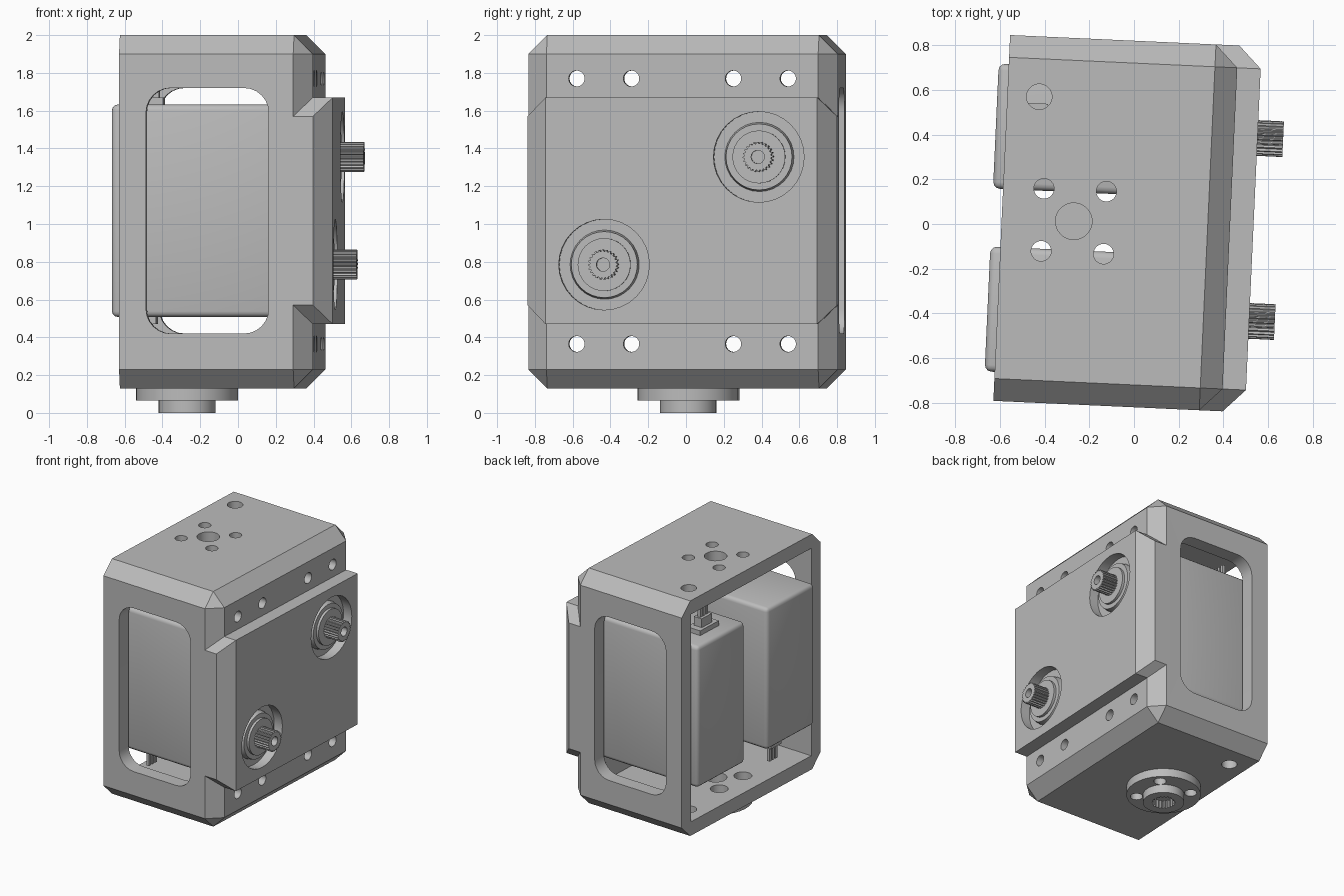
import bpy, bmesh
from math import pi, cos, sin, radians
from mathutils import Matrix, Vector

cube = bpy.data.objects.get("Cube")
if cube:
    bpy.data.objects.remove(cube)

grey = bpy.data.materials.new("light grey")
grey.use_nodes = True
colour = (0.5, 0.5, 0.5, 1)
grey.diffuse_color = colour
grey.node_tree.nodes["Principled BSDF"].inputs["Base Color"].default_value = colour

parts = []


def finish(bm, name, keep=True):
    bmesh.ops.recalc_face_normals(bm, faces=bm.faces)
    mesh = bpy.data.meshes.new(name)
    bm.to_mesh(mesh)
    bm.free()
    mesh.materials.append(grey)
    ob = bpy.data.objects.new(name, mesh)
    bpy.context.collection.objects.link(ob)
    if keep:
        parts.append(ob)
    return ob


def hull(name, points, keep=True):
    bm = bmesh.new()
    for p in points:
        bm.verts.new(p)
    bmesh.ops.convex_hull(bm, input=bm.verts)
    bmesh.ops.dissolve_limit(bm, angle_limit=0.01, verts=bm.verts, edges=bm.edges)
    return finish(bm, name, keep)


def box(name, lo, hi, keep=True, bevel=0, axis=None, segments=3):
    """Box between two corners; bevels all edges or those along one axis."""
    bm = bmesh.new()
    bmesh.ops.create_cube(bm, size=1)
    lo, hi = Vector(lo), Vector(hi)
    bmesh.ops.scale(bm, vec=hi - lo, verts=bm.verts)
    bmesh.ops.translate(bm, vec=(lo + hi) / 2, verts=bm.verts)
    if bevel:
        edges = [e for e in bm.edges if axis is None
                 or abs(e.verts[0].co[axis] - e.verts[1].co[axis]) > 1e-4]
        bmesh.ops.bevel(bm, geom=edges, offset=bevel, segments=segments,
                        profile=0.5, affect='EDGES')
    return finish(bm, name, keep)


def rod(name, radius, start, end, centre, axis="z", keep=True, teeth=0, end_radius=None):
    """Round or toothed rod along z (centre x, y) or x (centre y, z)."""
    n = teeth * 4 or 32
    rings = []
    bm = bmesh.new()
    for h, r in ((start, radius), (end, end_radius or radius)):
        ring = []
        for i in range(n):
            a = 2 * pi * i / n
            rr = r * 0.88 if teeth and i % 4 > 1 else r
            u, v = centre[0] + rr * cos(a), centre[1] + rr * sin(a)
            ring.append(bm.verts.new((u, v, h) if axis == "z" else (h, u, v)))
        rings.append(ring)
        bm.faces.new(ring)
    for i in range(n):
        j = (i + 1) % n
        bm.faces.new((rings[0][i], rings[0][j], rings[1][j], rings[1][i]))
    return finish(bm, name, keep)


def combine(ob, tool, operation="DIFFERENCE"):
    mod = ob.modifiers.new("combine", 'BOOLEAN')
    mod.operation, mod.solver, mod.object = operation, 'EXACT', tool
    bpy.context.view_layer.objects.active = ob
    bpy.ops.object.modifier_apply(modifier=mod.name)
    bpy.data.objects.remove(tool)


# Bracket shell: chamfered box, square along the open side
W, C, LEFT, SHOULDER, FACE = 0.82, 0.1, -0.593, 0.43, 0.535
BOTTOM, TOP = 0.13, 2.0
pts = []
for s in (-1, 1):
    for z, inward in ((BOTTOM, C), (TOP, -C)):
        pts += [(LEFT, s * (W - C), z), (SHOULDER - C, s * (W - C), z),
                (LEFT, s * W, z + inward), (SHOULDER - C, s * W, z + inward),
                (SHOULDER, s * (W - C), z + inward)]
bracket = hull("bracket", pts)

# Raised gearbox face
pts = []
for s in (-1, 1):
    for z, inward in ((0.47, C), (1.67, -C)):
        for x_side, x_mid in ((0.2, 0.2), (FACE - C, FACE)):
            pts += [(x_side, s * W, z + inward), (x_mid, s * (W - C), z)]
combine(bracket, hull("raised_face", pts, False), "UNION")

# Cavity open to the side, and rounded windows front and back
combine(bracket, box("cavity", (-1, -0.71, 0.24), (0.33, 0.71, 1.89), False))
combine(bracket, box("window", (-0.45, -1, 0.42), (0.2, 1, 1.72), False,
                     bevel=0.13, axis=1, segments=6))

# Screw holes in the shoulders
for z in (0.365, 1.77):
    for y in (-0.56, -0.27, 0.27, 0.56):
        combine(bracket, rod("hole", 0.042, 0.25, 0.6, (y, z), "x", False))

# Holes in the top and bottom plates
HX = -0.27
pattern = [(HX + i * 0.14, j * 0.14) for i in (-1, 1) for j in (-1, 1)]
for p in pattern:
    combine(bracket, rod("hole", 0.045, 1.8, 2.1, p, keep=False))
    combine(bracket, rod("hole", 0.065, 0.05, 0.3, p, keep=False))
combine(bracket, rod("hole", 0.082, 0.05, 2.1, (HX, 0), keep=False))
combine(bracket, rod("hole", 0.057, 0.05, 2.1, (-0.45, 0.55), keep=False))

# Output horn under the base
horn = rod("horn_flange", 0.27, 0.065, 0.135, (HX, 0))
for p in pattern:
    combine(horn, rod("hole", 0.045, 0, 0.2, p, keep=False))
hub = rod("horn_hub", 0.15, 0, 0.07, (HX, 0))
combine(hub, rod("hole", 0.085, -0.05, 0.06, (HX, 0), keep=False, teeth=20))

# Two motors, the second one turned upside down
for s, label in ((1, "back"), (-1, "front")):
    y, z = s * 0.41, 1.07 + s * 0.285
    box(label + "_motor", (-0.638, y - 0.28, 0.508), (0.4, y + 0.28, 1.632), bevel=0.03)

    # Recess, stepped boss and toothed shaft
    combine(bracket, rod("recess", 0.24, 0.46, 0.7, (y, z), "x", False))
    rod(label + "_boss_base", 0.185, 0.45, 0.505, (y, z), "x", end_radius=0.175)
    rod(label + "_boss_ring", 0.14, 0.49, 0.525, (y, z), "x")
    shaft = rod(label + "_shaft", 0.08, 0.5, 0.65, (y, z), "x", teeth=24)
    combine(shaft, rod("hole", 0.035, 0.6, 0.7, (y, z), "x", False))

    # Connector and its leads
    def stacked(name, dx, dy, a, b, off=0):
        heights = sorted(1.07 + s * (0.56 + h) for h in (a, b))
        box(name, (-0.47 - dx, y + off - dy, heights[0]),
            (-0.47 + dx, y + off + dy, heights[1]))
    stacked(label + "_connector_base", 0.06, 0.11, -0.01, 0.04)
    stacked(label + "_connector", 0.035, 0.06, 0.03, 0.11)
    for k in (-1, 0, 1):
        stacked(label + "_lead", 0.012, 0.012, 0.1, 0.22, k * 0.035)

# Slight turn of the whole assembly, then shading
turn = Matrix.Rotation(radians(-2.62), 4, 'Z')
for ob in parts:
    ob.data.transform(turn)
    bpy.ops.object.select_all(action='DESELECT')
    ob.select_set(True)
    bpy.context.view_layer.objects.active = ob
    bpy.ops.object.shade_smooth_by_angle(angle=radians(30))
